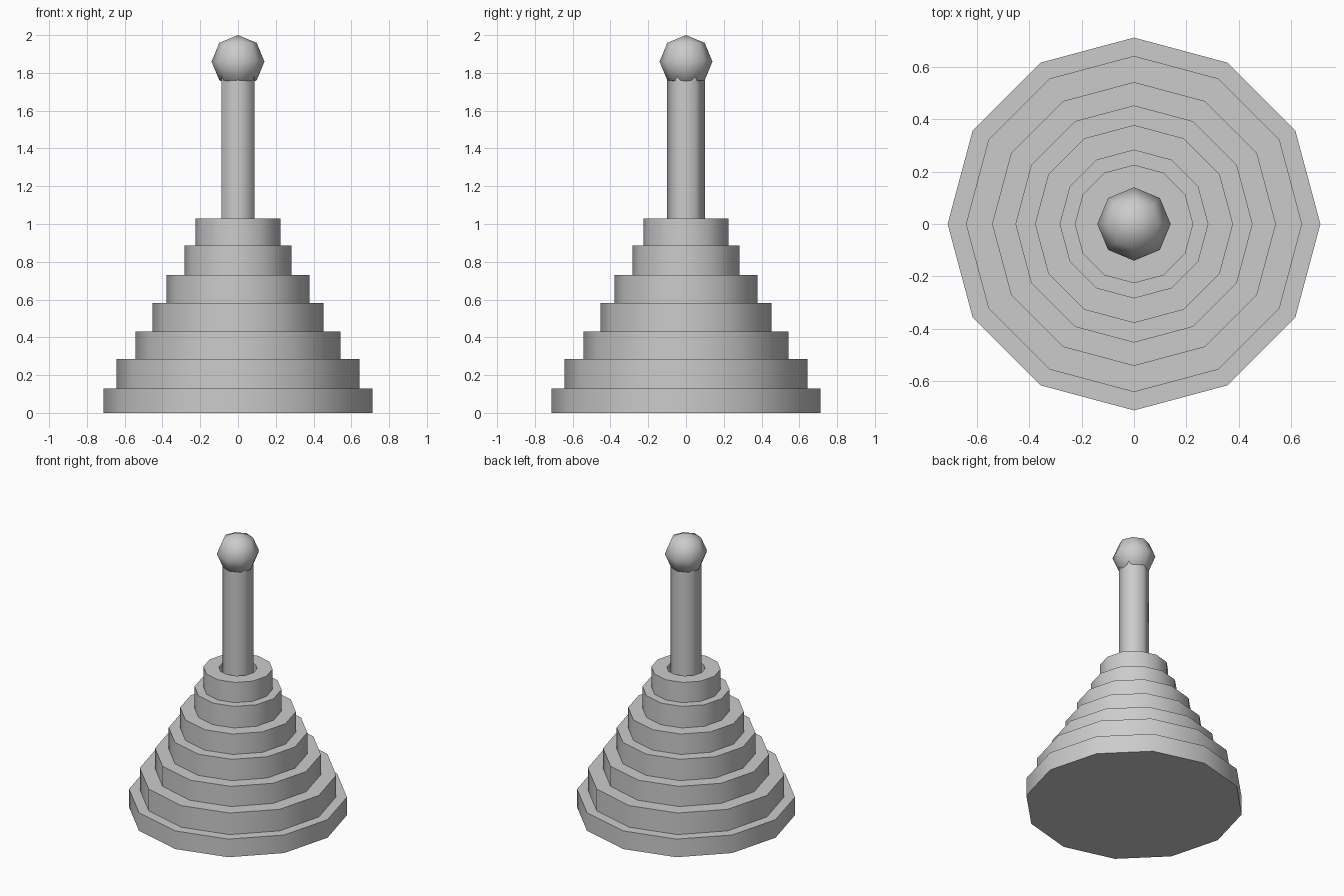
import bpy, bmesh, math

cube = bpy.data.objects.get("Cube")
if cube:
    bpy.data.objects.remove(cube)

grey = bpy.data.materials.new("plain_grey")
grey.use_nodes = True
grey.diffuse_color = (0.6, 0.6, 0.6, 1)
grey.node_tree.nodes["Principled BSDF"].inputs["Base Color"].default_value = (0.6, 0.6, 0.6, 1)


def finish(name, bm, smooth_angle):
    """Turn a bmesh into a grey object, smooth except across sharp edges."""
    bmesh.ops.recalc_face_normals(bm, faces=bm.faces)
    for f in bm.faces:
        f.smooth = True
    for e in bm.edges:
        e.smooth = e.calc_face_angle(0) < math.radians(smooth_angle)
    mesh = bpy.data.meshes.new(name)
    bm.to_mesh(mesh)
    bm.free()
    mesh.materials.append(grey)
    obj = bpy.data.objects.new(name, mesh)
    bpy.context.collection.objects.link(obj)


def circle(bm, sides, radius, z, turn=0):
    steps = [turn + math.tau * i / sides for i in range(sides)]
    return [bm.verts.new((radius * math.cos(a), radius * math.sin(a), z)) for a in steps]


def bridge(bm, a, b):
    for i in range(len(a)):
        j = (i + 1) % len(a)
        bm.faces.new((a[i], a[j], b[j], b[i]))


def cylinder(name, sides, radius, low, high, turn=0):
    bm = bmesh.new()
    bottom = circle(bm, sides, radius, low, turn)
    top = circle(bm, sides, radius, high, turn)
    bridge(bm, bottom, top)
    bm.faces.new(bottom)
    bm.faces.new(top)
    finish(name, bm, 65)


def ring(name, sides, outer, inner, low, high):
    bm = bmesh.new()
    loops = [circle(bm, sides, r, z) for r, z in
             ((outer, low), (outer, high), (inner, high), (inner, low))]
    for i in range(4):
        bridge(bm, loops[i], loops[(i + 1) % 4])
    finish(name, bm, 65)


# Solid base and the stack of rings, each with a hole for the pole
levels = [0, 0.13, 0.285, 0.43, 0.583, 0.73, 0.885, 1.03]
radii = [0.712, 0.642, 0.542, 0.453, 0.378, 0.284, 0.226]
cylinder("base", 12, radii[0], levels[0], levels[1])
for i in range(1, len(radii)):
    ring(f"ring_{i}", 12, radii[i], 0.125, levels[i], levels[i + 1])

# Six-sided pole with a corner facing the front
cylinder("pole", 6, 0.1, levels[1], 1.8, math.pi / 2)

# Low-poly ball on top
bm = bmesh.new()
bmesh.ops.create_uvsphere(bm, u_segments=8, v_segments=4, radius=0.14)
bmesh.ops.translate(bm, verts=bm.verts, vec=(0, 0, 1.86))
finish("top_ball", bm, 90)
